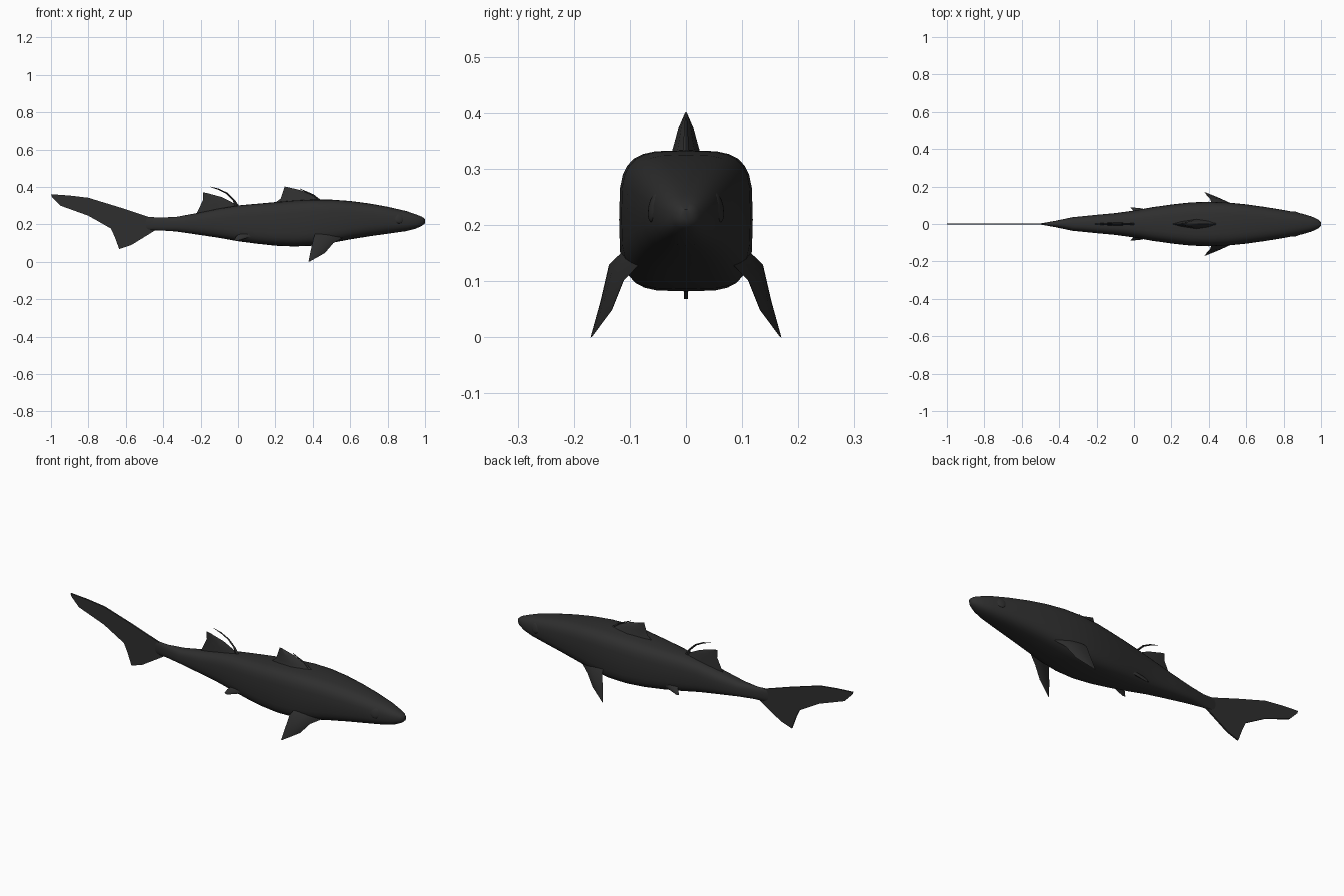
import bpy, bmesh, math
from mathutils import Vector

skin = bpy.data.materials.new("dark grey skin")
skin.diffuse_color = (0.028, 0.028, 0.028, 1)


def finish(name, bm, angle=40):
    bmesh.ops.recalc_face_normals(bm, faces=bm.faces)
    me = bpy.data.meshes.new(name)
    bm.to_mesh(me)
    bm.free()
    me.materials.append(skin)
    me.shade_smooth()
    me.set_sharp_from_angle(angle=math.radians(angle))
    ob = bpy.data.objects.new(name, me)
    bpy.context.collection.objects.link(ob)
    return ob


def loft(name, rings, angle=40):
    """Skin a list of closed rings and cap both ends."""
    bm = bmesh.new()
    vs = [[bm.verts.new(p) for p in r] for r in rings]
    n = len(vs[0])
    for a, b in zip(vs, vs[1:]):
        for i in range(n):
            j = (i + 1) % n
            bm.faces.new((a[i], a[j], b[j], b[i]))
    bm.faces.new(vs[0])
    bm.faces.new(vs[-1])
    return finish(name, bm, angle)


def fin(name, sections, normal=(0, 1, 0)):
    """Loft lens sections given as (leading point, trailing point, half thickness)."""
    nrm = Vector(normal).normalized()
    rings = []
    for lead, trail, t in sections:
        a, b = Vector(lead), Vector(trail)
        upper = [a.lerp(b, f) + nrm * t * k for f, k in ((.15, .6), (.45, 1), (.8, .5))]
        lower = [a.lerp(b, f) - nrm * t * k for f, k in ((.8, .5), (.45, 1), (.15, .6))]
        rings.append([a] + upper + [b] + lower)
    return loft(name, rings)


# Body: x, top z, bottom z, half width, squareness of the section
stations = [
    (1.0, .228, .207, .010, 2.2), (.985, .240, .193, .024, 2.3),
    (.95, .254, .177, .040, 2.4), (.90, .271, .164, .055, 2.5),
    (.80, .294, .150, .075, 2.8), (.70, .312, .136, .091, 3.1),
    (.60, .325, .120, .105, 3.4), (.50, .332, .101, .115, 3.7),
    (.40, .333, .086, .119, 3.8), (.30, .328, .082, .115, 3.8),
    (.20, .319, .086, .104, 3.6), (.10, .310, .097, .090, 3.4),
    (0, .301, .110, .072, 3.1), (-.10, .285, .128, .058, 2.9),
    (-.20, .264, .143, .049, 2.7), (-.33, .240, .162, .036, 2.6),
    (-.42, .236, .168, .017, 2.4), (-.50, .242, .170, .003, 2.2),
]
rings = []
for x, top, bot, w, n in stations:
    ring = []
    for i in range(28):
        c, s = math.cos(math.tau * i / 28), math.sin(math.tau * i / 28)
        y = math.copysign(abs(c) ** (2 / n), c) * w
        z = math.copysign(abs(s) ** (2 / n), s) * (top - bot) / 2
        ring.append((x, y, (top + bot) / 2 + z))
    rings.append(ring)
loft("body", rings, 50)

# Tail fin: thin flat plate
tail = [(-.43, .235), (-.47, .237), (-.63, .290), (-.80, .342), (-.90, .354),
        (-1, .361), (-.995, .346), (-.95, .300), (-.80, .246), (-.68, .178),
        (-.66, .135), (-.635, .068), (-.57, .090), (-.44, .170)]
bm = bmesh.new()
face = bm.faces.new([bm.verts.new((x, -.004, z)) for x, z in tail])
ext = bmesh.ops.extrude_face_region(bm, geom=[face])
bmesh.ops.translate(bm, vec=(0, .008, 0),
                    verts=[v for v in ext["geom"] if isinstance(v, bmesh.types.BMVert)])
finish("tail_fin", bm, 30)

# Dorsal fins
fin("front_dorsal_fin", [
    ((.46, 0, .318), (.19, 0, .308), .030), ((.41, 0, .350), (.228, 0, .338), .021),
    ((.34, 0, .381), (.238, 0, .366), .013), ((.27, 0, .398), (.25, 0, .402), .002)])
fin("rear_dorsal_fin", [
    ((.01, 0, .290), (-.225, 0, .252), .010), ((-.035, 0, .320), (-.203, 0, .297), .007),
    ((-.085, 0, .345), (-.187, 0, .330), .005), ((-.165, 0, .367), (-.188, 0, .371), .002)])

# Slender spines ahead of the dorsal fins
fin("front_dorsal_spine", [
    ((.45, 0, .325), (.425, 0, .325), .006), ((.405, 0, .360), (.395, 0, .355), .004),
    ((.33, 0, .392), (.332, 0, .387), .002)])
fin("rear_dorsal_spine", [
    ((.012, 0, .290), (-.015, 0, .290), .006), ((-.018, 0, .332), (-.028, 0, .328), .005),
    ((-.055, 0, .368), (-.062, 0, .362), .004), ((-.10, 0, .390), (-.104, 0, .384), .003),
    ((-.15, 0, .402), (-.15, 0, .400), .001)])

# Paired fins and eyes
for s, side in ((-1, "right"), (1, "left")):
    fin(side + "_pectoral_fin", [
        ((.56, s * .085, .128), (.42, s * .100, .165), .012),
        ((.51, s * .112, .100), (.405, s * .137, .130), .010),
        ((.465, s * .133, .047), (.39, s * .152, .065), .007),
        ((.385, s * .167, .002), (.377, s * .170, 0), .001)],
        (.15, s * .92, .30))
    fin(side + "_pelvic_fin", [
        ((.11, s * .066, .148), (.01, s * .060, .152), .010),
        ((.05, s * .080, .128), (-.01, s * .079, .136), .007),
        ((-.005, s * .087, .112), (-.02, s * .087, .116), .002)],
        (0, s * .8, .5))
    bm = bmesh.new()
    bmesh.ops.create_uvsphere(bm, u_segments=16, v_segments=10, radius=1)
    for v in bm.verts:
        x, y, z = v.co
        v.co = (.862 + x * .026 - s * y * .002, s * .057 + y * .009 - s * x * .005 - s * z * .004,
                .231 + z * .026)
    finish(side + "_eye", bm)
